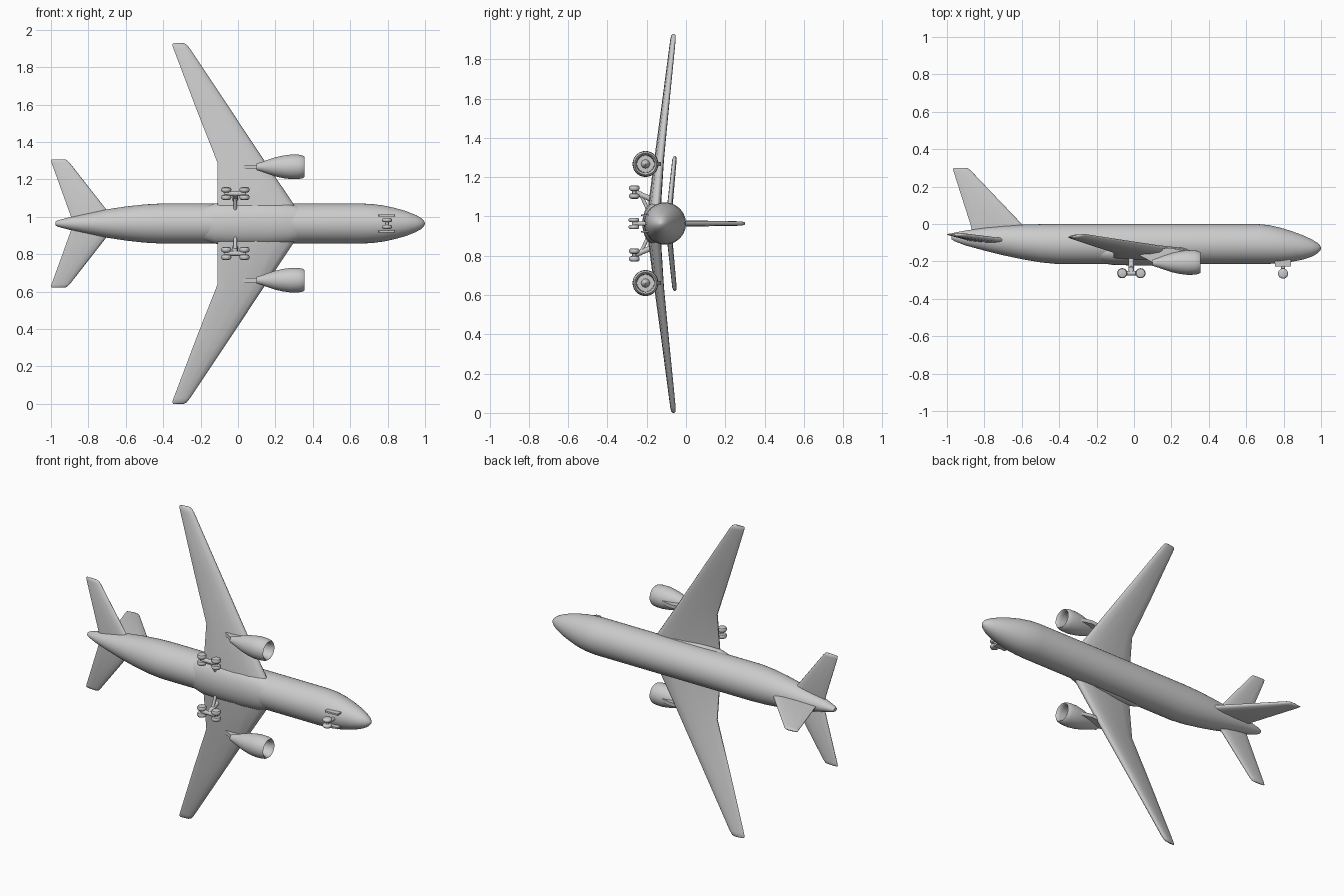
import bpy, bmesh, math
from mathutils import Vector

cube = bpy.data.objects.get("Cube")
if cube:
    bpy.data.objects.remove(cube)

ZC = 0.964          # height of the aircraft's centreline (it stands on a wing tip)

grey = bpy.data.materials.new("light_grey")
grey.use_nodes = True
COLOUR = (0.6, 0.6, 0.6, 1)
grey.diffuse_color = COLOUR
grey.node_tree.nodes["Principled BSDF"].inputs["Base Color"].default_value = COLOUR


def loft(name, rings, angle=40):
    """Skin a list of equal-length closed rings and cap both ends."""
    bm = bmesh.new()
    vs = [[bm.verts.new(p) for p in ring] for ring in rings]
    n = len(vs[0])
    for a, b in zip(vs, vs[1:]):
        for i in range(n):
            j = (i + 1) % n
            bm.faces.new((a[i], a[j], b[j], b[i]))
    bm.faces.new(vs[0])
    bm.faces.new(vs[-1])
    bmesh.ops.recalc_face_normals(bm, faces=bm.faces)
    me = bpy.data.meshes.new(name)
    bm.to_mesh(me)
    bm.free()
    me.materials.append(grey)
    ob = bpy.data.objects.new(name, me)
    bpy.context.collection.objects.link(ob)
    bpy.ops.object.select_all(action='DESELECT')
    ob.select_set(True)
    bpy.context.view_layer.objects.active = ob
    bpy.ops.object.shade_smooth_by_angle(angle=math.radians(angle))
    return ob


def body(name, stations, n=40):
    """Elliptical hull along x from (x, top y, bottom y, half width)."""
    rings = []
    for x, top, bot, w in stations:
        c, r = (top + bot) / 2, (top - bot) / 2
        rings.append([(x, c + r * math.cos(2 * math.pi * i / n),
                       ZC + w * math.sin(2 * math.pi * i / n)) for i in range(n)])
    return loft(name, rings)


# chord fraction and half-thickness fraction, leading edge to trailing edge
FOIL = [(0, 0), (0.02, 0.45), (0.08, 0.8), (0.25, 1), (0.5, 0.95), (0.8, 0.6), (0.97, 0.3), (1, 0.12)]


def foil(name, sections, place):
    """Flying surface from (span, leading x, trailing x, leading h, trailing h, thickness)."""
    rings = []
    for s, xl, xt, hl, ht, th in sections:
        up = [(xl + (xt - xl) * c, hl + (ht - hl) * c + th / 2 * t) for c, t in FOIL]
        low = [(xl + (xt - xl) * c, hl + (ht - hl) * c - th / 2 * t) for c, t in FOIL[:0:-1]]
        rings.append([place(x, h, s) for x, h in up + low])
    return loft(name, rings, 50)


def lathe(name, profile, centre, axis, n=32):
    """Turn (along, radius) pairs about the x or z axis."""
    rings = []
    for a, r in profile:
        r = max(r, 0.0005)
        ring = []
        for i in range(n):
            u, v = r * math.cos(2 * math.pi * i / n), r * math.sin(2 * math.pi * i / n)
            ring.append(Vector(centre) + Vector((a, u, v) if axis == 'x' else (u, v, a)))
        rings.append(ring)
    return loft(name, rings)


def rod(name, a, b, r, n=14):
    """Cylinder between two points."""
    a, b = Vector(a), Vector(b)
    q = (b - a).to_track_quat('Z', 'Y')
    ring = [q @ Vector((r * math.cos(2 * math.pi * i / n), r * math.sin(2 * math.pi * i / n), 0))
            for i in range(n)]
    return loft(name, [[p + a for p in ring], [p + b for p in ring]])


def plate(name, outline, z, half):
    """Flat outline in x, y thickened along z."""
    return loft(name, [[(x, y, z + d) for x, y in outline] for d in (-half, half)], 30)


def wheel(name, centre, r, w):
    lathe(name, [(-w, 0), (-w, r * 0.55), (-w * 0.8, r * 0.85), (-w * 0.3, r), (w * 0.3, r),
                 (w * 0.8, r * 0.85), (w, r * 0.55), (w, 0)], centre, 'z', 20)


# Fuselage and belly fairing
body("fuselage", [
    (-0.975, -0.052, -0.082, 0.011), (-0.96, -0.046, -0.092, 0.018), (-0.9, -0.035, -0.115, 0.034),
    (-0.8, -0.02, -0.142, 0.056), (-0.7, -0.01, -0.167, 0.076), (-0.6, -0.004, -0.188, 0.091),
    (-0.5, -0.001, -0.205, 0.102), (-0.41, 0, -0.214, 0.107), (0.66, 0, -0.214, 0.107),
    (0.72, -0.006, -0.213, 0.104), (0.78, -0.019, -0.21, 0.096), (0.84, -0.037, -0.203, 0.083),
    (0.9, -0.059, -0.191, 0.066), (0.95, -0.082, -0.175, 0.046), (0.98, -0.1, -0.158, 0.029),
    (0.995, -0.115, -0.142, 0.013), (1.0, -0.126, -0.132, 0.003)])
body("belly_fairing", [
    (-0.22, -0.1, -0.2, 0.08), (-0.12, -0.085, -0.218, 0.108), (0.0, -0.08, -0.222, 0.115),
    (0.16, -0.08, -0.222, 0.115), (0.27, -0.085, -0.218, 0.106), (0.36, -0.1, -0.2, 0.08)])

# Tail fin
foil("tail_fin", [
    (-0.06, -0.53, -0.86, 0, 0, 0.034), (0.0, -0.6, -0.875, 0, 0, 0.032),
    (0.285, -0.872, -0.966, 0, 0, 0.022), (0.297, -0.886, -0.968, 0, 0, 0.014),
    (0.3, -0.9, -0.962, 0, 0, 0.005)],
    lambda x, h, s: (x, s, ZC + h))

for side, d in (("left", -1), ("right", 1)):
    def place(x, h, s):
        return (x, h, ZC + d * s)

    # Wing and tailplane
    foil(side + "_wing", [
        (0.0, 0.36, -0.11, -0.155, -0.18, 0.062), (0.107, 0.295, -0.11, -0.15, -0.174, 0.06),
        (0.326, 0.148, -0.11, -0.13, -0.15, 0.046), (0.6, -0.034, -0.218, -0.1, -0.115, 0.036),
        (0.935, -0.257, -0.345, -0.063, -0.073, 0.026), (0.957, -0.275, -0.352, -0.061, -0.07, 0.02),
        (0.964, -0.29, -0.346, -0.062, -0.068, 0.008)], place)
    foil(side + "_tailplane", [
        (0.0, -0.64, -0.88, -0.09, -0.088, 0.03), (0.076, -0.705, -0.907, -0.085, -0.08, 0.028),
        (0.325, -0.9, -0.997, -0.06, -0.056, 0.022), (0.339, -0.914, -1.0, -0.058, -0.055, 0.015),
        (0.343, -0.925, -0.993, -0.058, -0.055, 0.005)], place)

    # Engine with hollow intake and spinner, hung on a pylon
    ez = ZC + d * 0.303
    lathe(side + "_engine", [
        (0.10, 0), (0.10, 0.018), (0.13, 0.027), (0.16, 0.038), (0.2, 0.051), (0.24, 0.06),
        (0.285, 0.066), (0.325, 0.065), (0.346, 0.061), (0.355, 0.055), (0.35, 0.049),
        (0.33, 0.045), (0.285, 0.043), (0.285, 0.022), (0.305, 0.016), (0.32, 0)],
        (0, -0.206, ez), 'x')
    plate(side + "_pylon", [(0.29, -0.15), (0.2, -0.128), (0.06, -0.135), (0.03, -0.168),
                            (0.1, -0.205), (0.28, -0.2)], ez, 0.011)

    # Main landing gear
    gz = ZC + d * 0.16
    rod(side + "_gear_strut", (-0.015, -0.155, ZC + d * 0.115), (-0.015, -0.262, gz), 0.014)
    rod(side + "_gear_brace", (-0.015, -0.19, ZC + d * 0.06), (-0.015, -0.235, gz), 0.009)
    rod(side + "_gear_beam", (-0.063, -0.263, gz), (0.035, -0.263, gz), 0.013)
    for name, x in (("rear", -0.063), ("front", 0.035)):
        rod(f"{side}_{name}_axle", (x, -0.263, gz - 0.03), (x, -0.263, gz + 0.03), 0.009)
        for k, o in (("inner", -0.02), ("outer", 0.02)):
            wheel(f"{side}_{name}_{k}_wheel", (x, -0.263, gz + d * o), 0.027, 0.014)

    # Nose gear wheel and door
    wheel(side + "_nose_wheel", (0.797, -0.265, ZC + d * 0.018), 0.027, 0.011)
    plate(side + "_nose_gear_door", [(0.75, -0.19), (0.84, -0.185), (0.838, -0.226), (0.755, -0.228)],
          ZC + d * 0.042, 0.005)

rod("nose_gear_strut", (0.797, -0.19, ZC), (0.797, -0.265, ZC), 0.011)
rod("nose_gear_axle", (0.797, -0.265, ZC - 0.02), (0.797, -0.265, ZC + 0.02), 0.009)
